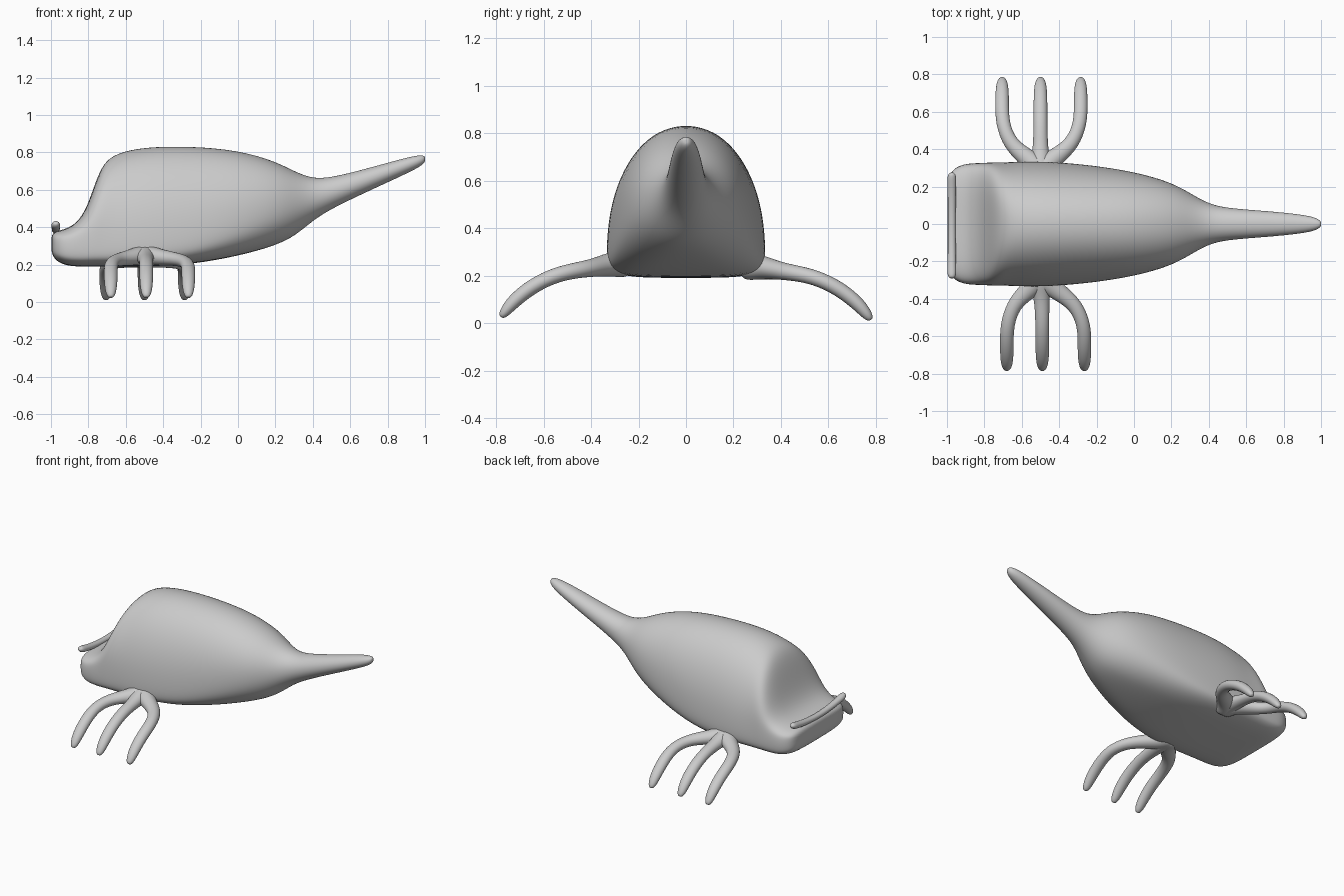
import bpy, bmesh, math
from mathutils import Vector

if "Cube" in bpy.data.objects:
    bpy.data.objects.remove(bpy.data.objects["Cube"])


def ease(a, b, x):
    t = min(1, max(0, (x - a) / (b - a)))
    return t * t * (3 - 2 * t)


def spow(v, n):
    return math.copysign(abs(v) ** (2 / n), v)


def skin(name, rings):
    """Smooth closed surface through a list of point rings."""
    bm = bmesh.new()
    loops = [[bm.verts.new(p) for p in ring] for ring in rings]
    n = len(loops[0])
    for a, b in zip(loops, loops[1:]):
        for i in range(n):
            j = (i + 1) % n
            bm.faces.new((a[i], a[j], b[j], b[i]))
    for ring in (loops[0], loops[-1]):
        mid = bm.verts.new(sum((v.co for v in ring), Vector()) / n)
        for i in range(n):
            bm.faces.new((ring[i], ring[(i + 1) % n], mid))
    bmesh.ops.recalc_face_normals(bm, faces=bm.faces)
    mesh = bpy.data.meshes.new(name)
    bm.to_mesh(mesh)
    bm.free()
    for p in mesh.polygons:
        p.use_smooth = True
    ob = bpy.data.objects.new(name, mesh)
    bpy.context.collection.objects.link(ob)
    m = ob.modifiers.new("smooth", "SUBSURF")
    m.levels = m.render_levels = 2
    return ob


def body_ring(x, lo, hi, w, sides=28):
    """Squared at the snout, flat-bottomed dome at the trunk, round at the tail."""
    rear = 1 - ease(-0.4, 0.4, x)
    h0 = 0.5 - 0.32 * ease(-0.95, -0.7, x) * rear
    upper = 2.1 + 1.9 * (1 - ease(-0.9, -0.65, x))
    lower = 2 + 2 * rear
    ring = []
    for i in range(sides):
        a = math.tau * i / sides
        c, s = math.cos(a), math.sin(a)
        n = upper if s >= 0 else lower
        h = h0 + spow(s, n) * ((1 - h0) if s >= 0 else h0)
        ring.append((x, spow(c, n) * w, lo + h * (hi - lo)))
    return ring


# Body and tail: x, underside z, top z, half width
stations = [
    (-0.997, 0.26, 0.36, 0.23), (-0.975, 0.22, 0.38, 0.29),
    (-0.92, 0.195, 0.39, 0.32), (-0.86, 0.19, 0.425, 0.326),
    (-0.81, 0.19, 0.50, 0.328), (-0.765, 0.19, 0.635, 0.33),
    (-0.72, 0.19, 0.747, 0.33), (-0.65, 0.19, 0.80, 0.333),
    (-0.5, 0.19, 0.834, 0.338), (-0.25, 0.20, 0.837, 0.32),
    (0.0, 0.245, 0.815, 0.282), (0.2, 0.30, 0.755, 0.225),
    (0.31, 0.355, 0.695, 0.16), (0.41, 0.445, 0.657, 0.102),
    (0.53, 0.515, 0.672, 0.082), (0.75, 0.617, 0.731, 0.067),
    (0.93, 0.70, 0.781, 0.047), (0.985, 0.732, 0.786, 0.028),
    (1.0, 0.752, 0.779, 0.012),
]
skin("body_and_tail", [body_ring(*s) for s in stations])


def tube(name, points, sides=10):
    """Rounded tube through (x, y, z, radius) points."""
    rings = []
    for i, (x, y, z, r) in enumerate(points):
        a, b = points[max(i - 1, 0)], points[min(i + 1, len(points) - 1)]
        t = (Vector(b[:3]) - Vector(a[:3])).normalized()
        u = t.cross(Vector((0, 0, 1))).normalized()
        v = u.cross(t)
        rings.append([Vector((x, y, z)) + r * (1.15 * math.cos(k * math.tau / sides) * u
                      + math.sin(k * math.tau / sides) * v) for k in range(sides)])
    return skin(name, rings)


# Legs fan out from one hub on each flank: spread, outward y, z, radius
leg_path = [(0.0, 0.24, 0.245, 0.065), (0.1, 0.31, 0.243, 0.056), (0.42, 0.365, 0.232, 0.044),
            (0.8, 0.43, 0.221, 0.036), (1.0, 0.54, 0.203, 0.034), (1.0, 0.65, 0.150, 0.034),
            (1.0, 0.73, 0.083, 0.032), (1.0, 0.768, 0.035, 0.023), (1.0, 0.779, 0.02, 0.011)]
hub = -0.5
for side, label, tips in ((-1, "right", (-0.68, -0.49, -0.265)),
                          (1, "left", (-0.705, -0.50, -0.285))):
    for tip, pos in zip(tips, ("front", "middle", "rear")):
        tube(f"{pos}_{label}_leg", [(hub + (tip - hub) * s, side * y, z - 0.006 * side, r)
                                    for s, y, z, r in leg_path])

# Whisker bar across the snout, sagging in the middle, with rounded ends
bar = []
for i in range(15):
    u = i / 7 - 1
    r = 0.012 if abs(u) == 1 else 0.019 + 0.005 * u * u
    y = 0.28 * (spow(u, 2) if abs(u) == 1 else u * 1.1) - 0.008
    bar.append((-0.974, y, 0.384 + 0.04 * u * u, r))
tube("whisker_bar", bar)
